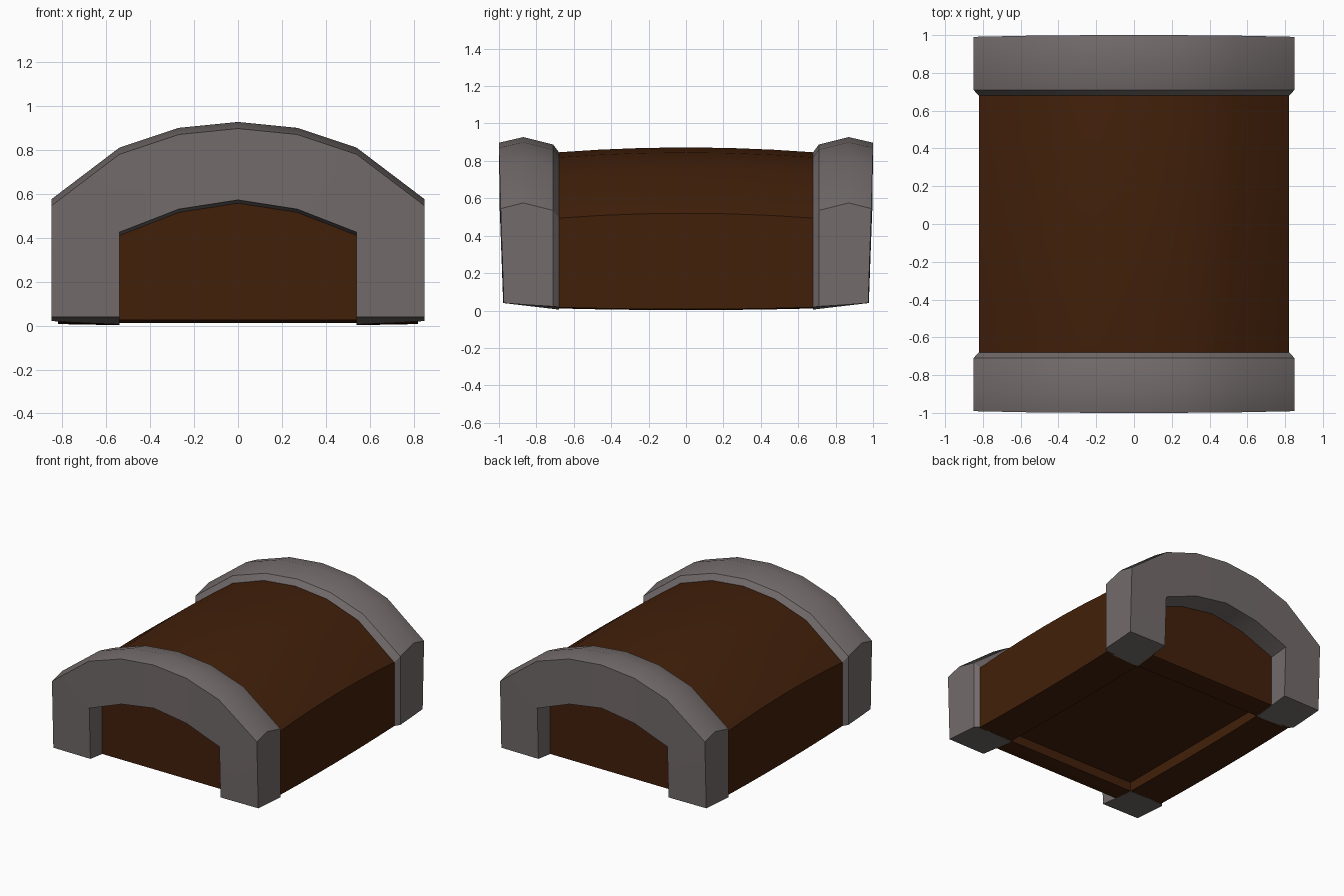
import bpy, bmesh

if "Cube" in bpy.data.objects:
    bpy.data.objects.remove(bpy.data.objects["Cube"])


def material(name, rgb):
    m = bpy.data.materials.new(name)
    m.diffuse_color = (*rgb, 1)
    m.use_nodes = True
    m.node_tree.nodes["Principled BSDF"].inputs["Base Color"].default_value = m.diffuse_color
    return m


wood = material("dark brown wood", (0.054, 0.0142, 0.003))
iron = material("warm grey iron", (0.172, 0.147, 0.147))


def loft(name, rings, mat):
    """Skin closed rings of equal length, capped at both ends."""
    bm = bmesh.new()
    vs = [[bm.verts.new(p) for p in r] for r in rings]
    n = len(rings[0])
    for a, b in zip(vs, vs[1:]):
        for i in range(n):
            j = (i + 1) % n
            bm.faces.new((a[i], a[j], b[j], b[i]))
    bm.faces.new(vs[0])
    bm.faces.new(vs[-1])
    bmesh.ops.remove_doubles(bm, verts=bm.verts, dist=0.0005)
    bmesh.ops.recalc_face_normals(bm, faces=bm.faces)
    me = bpy.data.meshes.new(name)
    bm.to_mesh(me)
    bm.free()
    me.materials.append(mat)
    ob = bpy.data.objects.new(name, me)
    bpy.context.collection.objects.link(ob)
    return ob


def select(ob):
    bpy.ops.object.select_all(action='DESELECT')
    ob.select_set(True)
    bpy.context.view_layer.objects.active = ob


def smooth(ob):
    select(ob)
    bpy.ops.object.shade_smooth_by_angle(angle=0.55)


def mirrored(half):
    return half + [(-x, z) for x, z in reversed(half[:-1])]


# Arch outlines, from the foot up to the crown
OUTER = mirrored([(-.85, .03), (-.85, .575), (-.54, .81), (-.27, .9), (0, .927)])
INNER = mirrored([(-.54, .02), (-.54, .425), (-.54, .425), (-.27, .53), (0, .572)])


# Curved lid body, with narrower ends set inside the bands
def body_ring(y):
    t = 1 - (y / .68) ** 2
    arch = [(x * .965, y, .017 - .01 * t if z < .1 else z - .081 + .026 * t)
            for x, z in OUTER]
    rim = .011 - .009 * t
    return arch + [(.545, y, rim), (-.545, y, rim)]


def end_ring(y, base):
    arch = [(x, y, base if z < .1 else z + .02)
            for x, z in mirrored([(-.556, .01), (-.556, .2), (-.556, .425),
                                  (-.28, .53), (0, .572)])]
    return arch + [(.545, y, base), (-.545, y, base)]


rings = [end_ring(-.84, .025), end_ring(-.695, .011)]
rings += [body_ring(y) for y in (-.69, -.46, -.23, 0, .23, .46, .69)]
rings += [end_ring(.695, .011), end_ring(.84, .025)]
body = loft("lid_body", rings, wood)

# Shallow recess in the underside
bpy.ops.mesh.primitive_cube_add(size=1, location=(0, 0, 0))
cutter = bpy.context.object
cutter.name = "recess_cutter"
cutter.scale = (1.08, 1.36, .16)
cutter.data.materials.append(wood)
cutter.hide_render = True
bpy.context.view_layer.update()
mod = body.modifiers.new("recess", 'BOOLEAN')
mod.operation = 'DIFFERENCE'
mod.solver = 'EXACT'
mod.object = cutter
select(body)
bpy.ops.object.modifier_apply(modifier=mod.name)
bpy.data.objects.remove(cutter)
smooth(body)


# Arched end bands with a ridge and a chamfer next to the body
def face_y(x, z):
    return 1 - .008 * x * x - .022 * ((.9 - z) / .9) ** 2


def band_ring(o, i, s):
    (ox, oz), (ix, iz) = o, i
    foot = oz < .1
    zs = (.005, .04, .04, .032, .022, .018) if foot else \
         (iz - .03, iz, oz - .03, oz, oz - .04, oz - .08)
    return [(ix, s * .68, zs[0]),
            (ix, s * face_y(ix, zs[1]), zs[1]),
            (ox, s * face_y(ox, zs[2]), zs[2]),
            (ox, s * .87, zs[3]),
            (ox, s * .71, zs[4]),
            (ox * .966, s * .68, zs[5])]


for name, s in (("front_band", -1), ("back_band", 1)):
    smooth(loft(name, [band_ring(o, i, s) for o, i in zip(OUTER, INNER)], iron))
